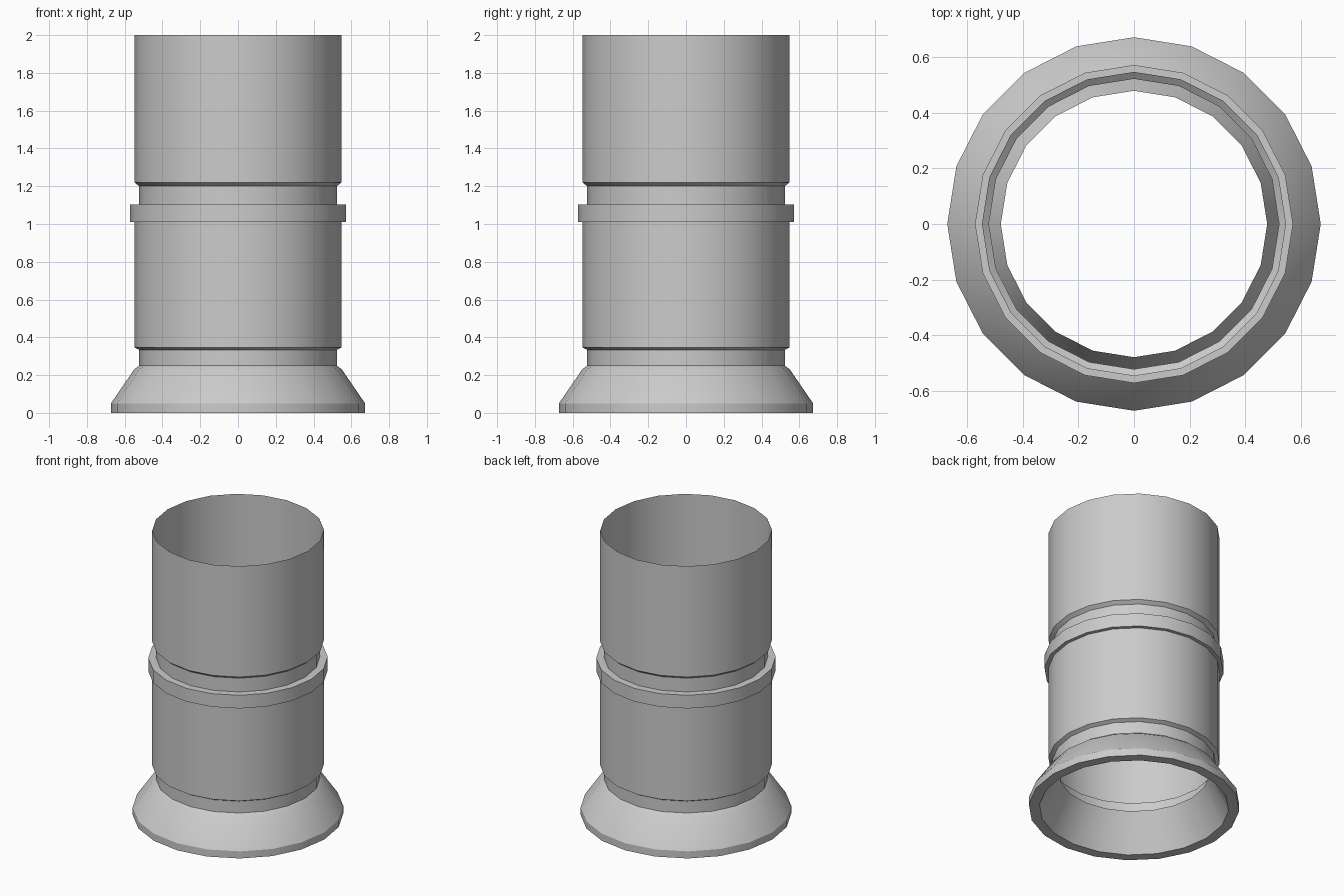
import bpy, bmesh
from math import cos, sin, tau, radians

if "Cube" in bpy.data.objects:
    bpy.data.objects.remove(bpy.data.objects["Cube"])

SIDES = 20


def lathe(name, profile):
    """Revolve an open (radius, z) profile, listed upward along the outside."""
    bm = bmesh.new()
    rings = [[bm.verts.new((r * cos(tau * i / SIDES), r * sin(tau * i / SIDES), z))
              for i in range(SIDES)] for r, z in profile]
    for low, high in zip(rings, rings[1:]):
        for i in range(SIDES):
            j = (i + 1) % SIDES
            bm.faces.new((low[i], low[j], high[j], high[i]))
    mesh = bpy.data.meshes.new(name)
    bm.to_mesh(mesh)
    bm.free()
    obj = bpy.data.objects.new(name, mesh)
    bpy.context.collection.objects.link(obj)
    bpy.ops.object.select_all(action='DESELECT')
    obj.select_set(True)
    bpy.context.view_layer.objects.active = obj
    bpy.ops.object.shade_smooth_by_angle(angle=radians(25))
    return obj


# Flared foot: inner cone, flat underside, outer skirt with a small top bevel
lathe("flared_foot", [(0.48, 0.25), (0.605, 0), (0.673, 0), (0.673, 0.05),
                      (0.55, 0.23), (0.523, 0.25)])

# Lower pipe with its recessed neck
lathe("lower_pipe", [(0.523, 0.25), (0.523, 0.333), (0.548, 0.347), (0.548, 1.01)])

# Raised collar between the two pipe lengths
lathe("collar", [(0.548, 1.01), (0.573, 1.01), (0.573, 1.103), (0.523, 1.103)])

# Upper pipe, open at the top
lathe("upper_pipe", [(0.523, 1.103), (0.523, 1.2), (0.548, 1.22), (0.548, 2.0)])
